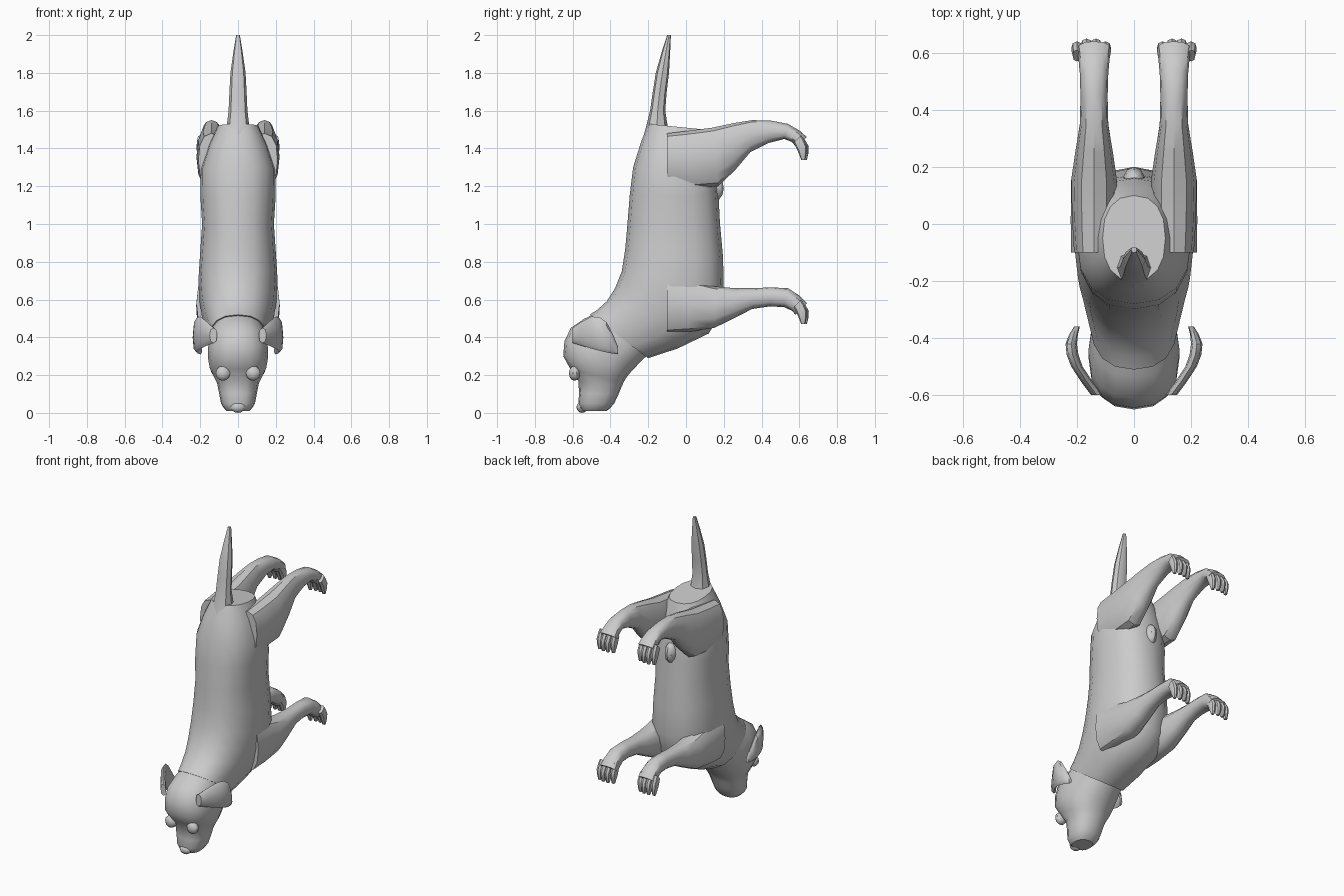
import bpy, bmesh
from math import cos, sin, pi, copysign
from mathutils import Vector

default_cube = bpy.data.objects.get("Cube")
if default_cube:
    bpy.data.objects.remove(default_cube)

grey = bpy.data.materials.new("plain grey")
grey.use_nodes = True
grey_colour = (.6, .6, .6, 1)
grey.diffuse_color = grey_colour
grey.node_tree.nodes["Principled BSDF"].inputs["Base Color"].default_value = grey_colour


def finish(name, bm, mirror):
    """Turn the mesh into a shaded object, mirrored across x when it is one of a pair."""
    bmesh.ops.recalc_face_normals(bm, faces=bm.faces)
    mesh = bpy.data.meshes.new(name)
    bm.to_mesh(mesh)
    bm.free()
    mesh.materials.append(grey)
    part = bpy.data.objects.new(name, mesh)
    bpy.context.collection.objects.link(part)
    if mirror:
        part.modifiers.new("Mirror", "MIRROR").use_mirror_merge = False
    bpy.ops.object.select_all(action="DESELECT")
    part.select_set(True)
    bpy.context.view_layer.objects.active = part
    bpy.ops.object.shade_smooth_by_angle(angle=pi / 5)


def with_midpoints(keys):
    """Add one smoothly curved in-between ring to every span."""
    keys = [Vector(key) for key in keys]
    rings = []
    for i, (start, end) in enumerate(zip(keys, keys[1:])):
        before = keys[max(i - 1, 0)]
        after = keys[min(i + 2, len(keys) - 1)]
        middle = (start + end) / 2
        rings += [start, middle + (middle - (before + after) / 2) / 8]
    return rings + [keys[-1]]


def loft(name, keys, x_centre=0, sides=12, mirror=False):
    """Skin rounded rings given by their two profile ends (y, z, y, z) and half width."""
    bm = bmesh.new()
    loops = []
    for near_y, near_z, far_y, far_z, width, *offset in with_midpoints(keys):
        x = offset[0] if offset else x_centre
        near, far = Vector((x, near_y, near_z)), Vector((x, far_y, far_z))
        loop = []
        for i in range(sides):
            angle = 2 * pi * i / sides
            along, across = (copysign(abs(v) ** .85, v) for v in (cos(angle), sin(angle)))
            position = (near + far) / 2 + (near - far) / 2 * along
            position.x += width * across
            loop.append(bm.verts.new(position))
        loops.append(loop)
    for lower, upper in zip(loops, loops[1:]):
        for i in range(sides):
            bm.faces.new((lower[i - 1], lower[i], upper[i], upper[i - 1]))
    bm.faces.new(loops[0])
    bm.faces.new(loops[-1])
    finish(name, bm, mirror)


def blob(name, centre, size, mirror=False):
    """Low ellipsoid for small bumps."""
    bm = bmesh.new()
    bmesh.ops.create_uvsphere(bm, u_segments=10, v_segments=6, radius=1)
    for vert in bm.verts:
        vert.co = Vector(centre) + vert.co * Vector(size)
    finish(name, bm, mirror)


def toes(name, top):
    """Four hanging toes, the middle pair reaching further forward."""
    for i in range(4):
        reach = .01 if i in (1, 2) else 0
        loft(f"{name}_{i + 1}", [
            (.61, top, .57, top - .04, .015),
            (.64 + reach, top - .06, .59 + reach, top - .08, .02),
            (.63 + reach, top - .13, .61 + reach, top - .13, .01),
        ], x_centre=.1 + i / 30, sides=8, mirror=True)


# Torso from rump to neck
loft("torso", [
    (-.2, 1.53, .1, 1.5, .11),
    (-.28, 1.3, .16, 1.28, .2),
    (-.31, 1, .18, 1, .19),
    (-.34, .75, .2, .65, .21),
    (-.42, .59, .12, .42, .19),
    (-.51, .52, -.2, .29, .15),
], sides=16)

# Head and muzzle, with brows and nose
loft("head", [
    (-.47, .53, -.2, .31, .14),
    (-.61, .45, -.28, .23, .16),
    (-.65, .3, -.32, .18, .15),
    (-.57, .17, -.34, .14, .11),
    (-.57, .05, -.38, .05, .09),
    (-.55, .01, -.42, .01, .06),
], sides=16)
blob("brows", (.08, -.59, .21), (.04, .03, .04), mirror=True)
blob("nose", (0, -.55, .03), (.04, .03, .03))

# Ear flaps sweeping outward and back
loft("ears", [
    (-.6, .45, -.6, .37, .02, .13),
    (-.5, .51, -.5, .34, .02, .2),
    (-.42, .48, -.42, .32, .02, .22),
    (-.36, .35, -.36, .31, .01, .2),
], sides=8, mirror=True)

# Tail, flared at its root
loft("tail", [
    (-.23, 1.45, -.08, 1.45, .07),
    (-.19, 1.6, -.11, 1.6, .05),
    (-.16, 1.8, -.09, 1.8, .04),
    (-.1, 2, -.08, 2, .01),
], sides=8)

# Legs, thick at the body and turning down at the paws
loft("hind_legs", [
    (-.1, 1.48, -.1, 1.2, .07),
    (.14, 1.51, .17, 1.2, .08),
    (.35, 1.55, .34, 1.38, .05),
    (.54, 1.53, .52, 1.45, .05),
    (.64, 1.46, .58, 1.41, .06),
], x_centre=.14, mirror=True)
loft("front_legs", [
    (-.1, .74, -.1, .42, .08),
    (.15, .67, .15, .45, .08),
    (.35, .66, .35, .55, .05),
    (.54, .66, .52, .56, .05),
    (.64, .58, .58, .52, .06),
], x_centre=.14, mirror=True)
toes("hind_toes", 1.47)
toes("front_toes", .6)

# Small bump under the belly
blob("belly_bump", (0, .15, 1.19), (.04, .05, .07))
